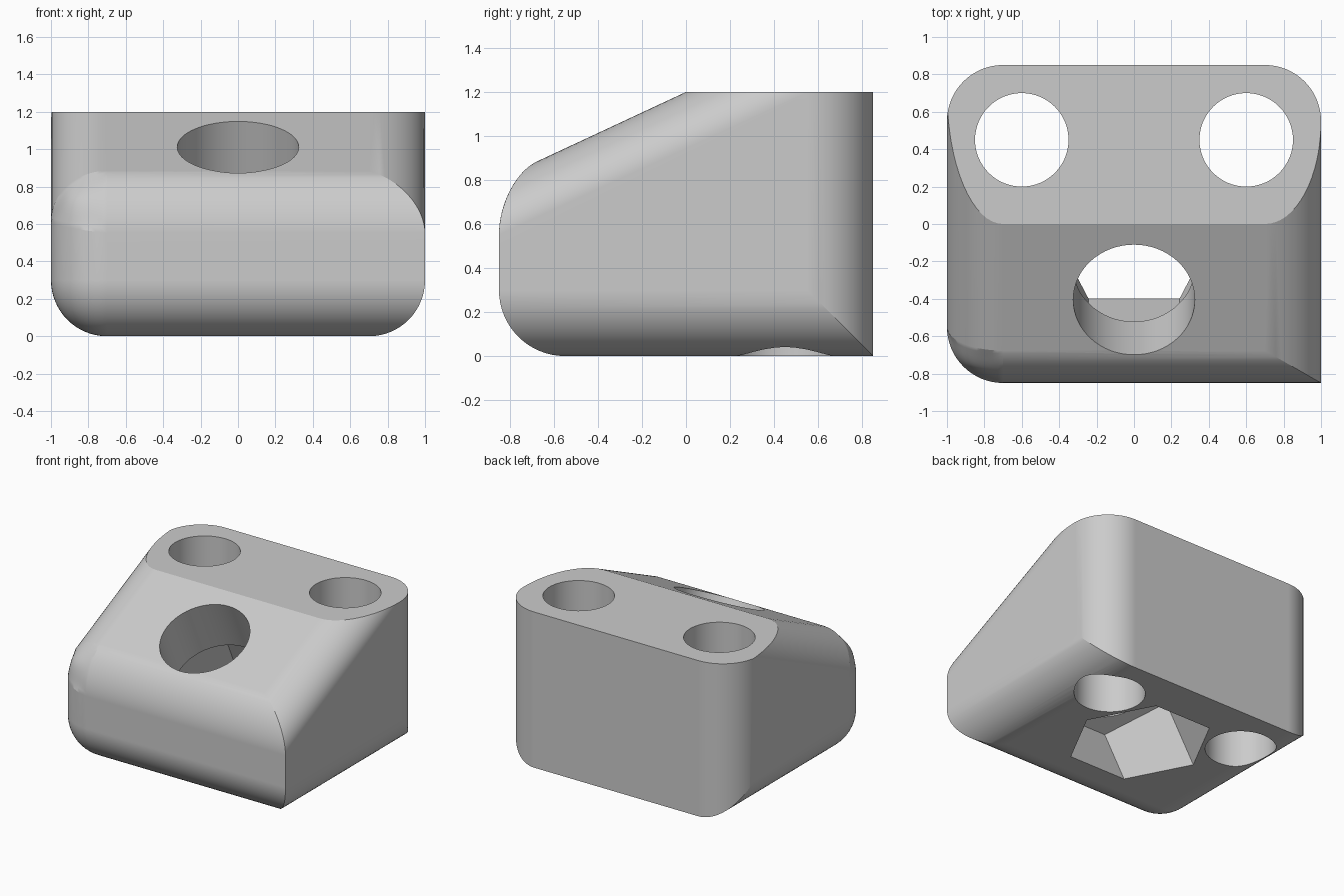
import bpy, bmesh
from math import radians, tan, pi
from mathutils import Matrix, Vector

cube = bpy.data.objects.get("Cube")
if cube:
    bpy.data.objects.remove(cube, do_unlink=True)

TILT = radians(25)
DEPTH = 0.85        # half depth of the block
HEIGHT = 1.2
RADIUS = 0.3        # edge rounding

grey = bpy.data.materials.new("plain_grey")
grey.use_nodes = True
colour = (0.6, 0.6, 0.6, 1)
grey.diffuse_color = colour
grey.node_tree.nodes["Principled BSDF"].inputs["Base Color"].default_value = colour


def make_object(name, bm):
    bmesh.ops.recalc_face_normals(bm, faces=bm.faces[:])
    mesh = bpy.data.meshes.new(name)
    bm.to_mesh(mesh)
    bm.free()
    mesh.materials.append(grey)
    obj = bpy.data.objects.new(name, mesh)
    bpy.context.collection.objects.link(obj)
    return obj


def apply(obj, modifier):
    bpy.context.view_layer.objects.active = obj
    bpy.ops.object.modifier_apply(modifier=modifier.name)


def cut(obj, cutter):
    mod = obj.modifiers.new("cut", "BOOLEAN")
    mod.operation = "DIFFERENCE"
    mod.solver = "EXACT"
    mod.object = cutter
    apply(obj, mod)
    bpy.data.objects.remove(cutter, do_unlink=True)


def prism(name, radius, sides, low, high, place):
    """Upright prism from low to high, then moved by the matrix place."""
    bm = bmesh.new()
    centre = Matrix.Translation((0, 0, (low + high) / 2)) @ Matrix.Rotation(pi / 2, 4, "Z")
    bmesh.ops.create_cone(bm, cap_ends=True, segments=sides, radius1=radius,
                          radius2=radius, depth=high - low, matrix=place @ centre)
    return make_object(name, bm)


# Wedge block: side profile extruded across, slope carried on above the top
bm = bmesh.new()
profile = [(-DEPTH, 0), (DEPTH, 0), (DEPTH, HEIGHT + DEPTH * tan(TILT)),
           (-DEPTH, HEIGHT - DEPTH * tan(TILT))]
face = bm.faces.new([bm.verts.new((-1, y, z)) for y, z in profile])
extruded = bmesh.ops.extrude_face_region(bm, geom=[face], use_keep_orig=True)
bmesh.ops.translate(bm, vec=(2, 0, 0),
                    verts=[v for v in extruded["geom"] if isinstance(v, bmesh.types.BMVert)])

# Round every edge except the back ones across and the front left upright
weight = bm.edges.layers.float.new("bevel_weight_edge")
for edge in bm.edges:
    x, y, z = (edge.verts[0].co + edge.verts[1].co) / 2
    across = abs(x) < 0.1
    front, back = y < -0.8, y > 0.8
    if (across and back) or (x > 0.9 and front):
        continue
    brow = across and front and z > 0.5
    edge[weight] = tan((pi / 2 - TILT) / 2) if brow else 1.0
block = make_object("wedge_block", bm)

bevel = block.modifiers.new("rounding", "BEVEL")
bevel.limit_method = "WEIGHT"
bevel.offset_type = "OFFSET"
bevel.width = RADIUS
bevel.segments = 16
bevel.use_clamp_overlap = False
apply(block, bevel)

# Flat top
bm = bmesh.new()
bmesh.ops.create_cube(bm, size=4, matrix=Matrix.Translation((0, 0, HEIGHT + 2)))
cut(block, make_object("top_cutter", bm))

# Two upright through holes
for x in (-0.6, 0.6):
    cut(block, prism("post_hole", 0.25, 64, -0.5, 2, Matrix.Translation((x, 0.45, 0))))

# Tilted round hole opening into a six-sided pocket below
y = -0.405
tilted = Matrix.Translation((0, y, HEIGHT + y * tan(TILT))) @ Matrix.Rotation(TILT, 4, "X")
cut(block, prism("tilted_hole", 0.325, 64, -0.5, 0.5, tilted))
cut(block, prism("hex_pocket", 0.487, 6, -1.8, -0.42, tilted))

# Smooth rounded areas, crisp creases
for obj in bpy.context.selected_objects:
    obj.select_set(False)
block.select_set(True)
bpy.context.view_layer.objects.active = block
bpy.ops.object.shade_smooth_by_angle(angle=radians(15))
normals = block.modifiers.new("even_normals", "WEIGHTED_NORMAL")
normals.keep_sharp = True
